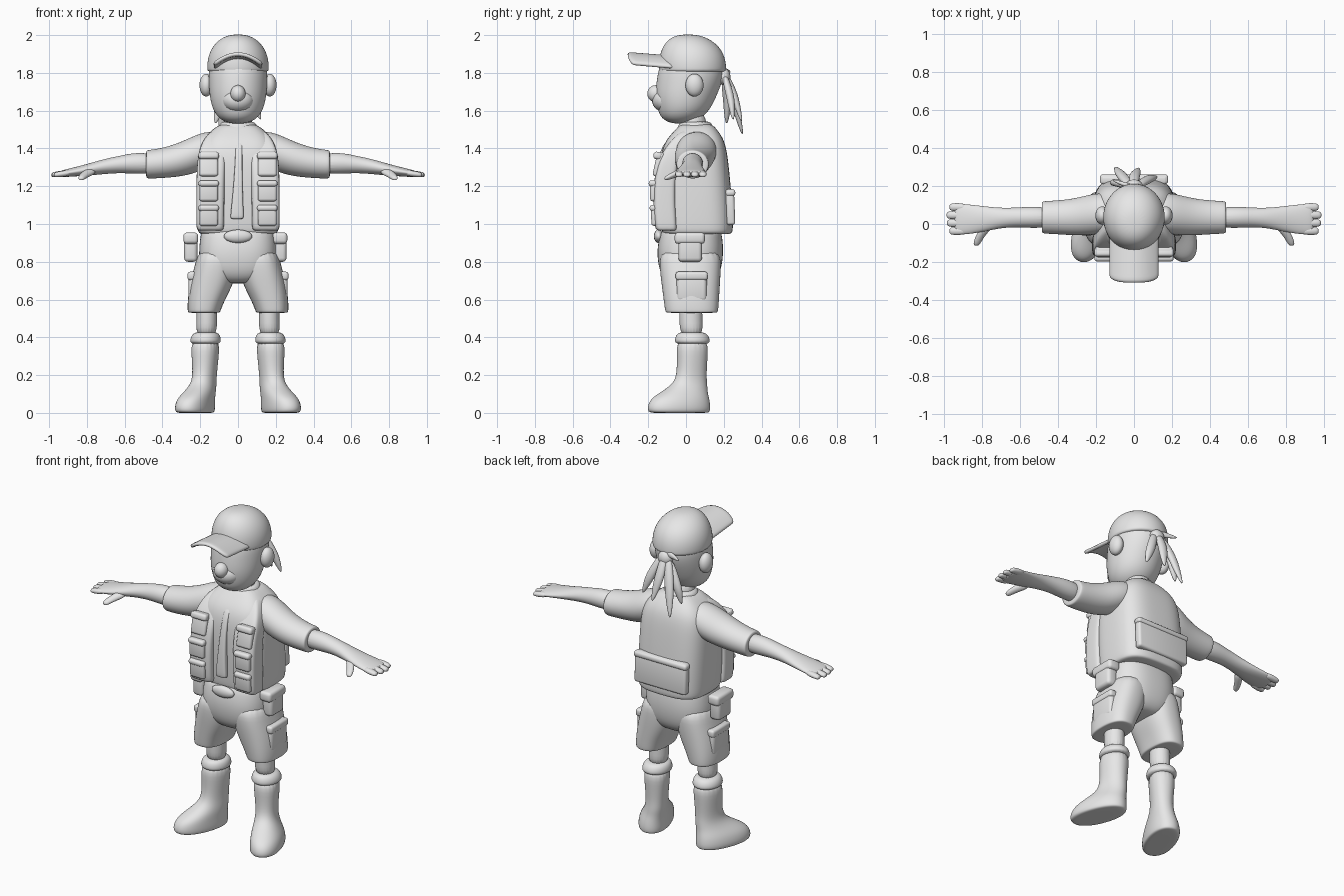
import bpy, bmesh, math
from mathutils import Matrix, Vector

grey = bpy.data.materials.new("plain_grey")
grey.diffuse_color = (0.8, 0.8, 0.8, 1)


def finish(name, bm, mirror=False, subdiv=0, bevel=0, solid=0):
    bmesh.ops.recalc_face_normals(bm, faces=bm.faces)
    me = bpy.data.meshes.new(name)
    bm.to_mesh(me)
    bm.free()
    me.materials.append(grey)
    ob = bpy.data.objects.new(name, me)
    bpy.context.collection.objects.link(ob)
    for p in me.polygons:
        p.use_smooth = True
    if solid:
        m = ob.modifiers.new("thickness", 'SOLIDIFY')
        m.thickness = solid
        m.offset = 0
    if bevel:
        m = ob.modifiers.new("bevel", 'BEVEL')
        m.width = bevel
        m.segments = 3
    if subdiv:
        ob.modifiers.new("smooth", 'SUBSURF').levels = subdiv
        ob.modifiers["smooth"].render_levels = subdiv
    if mirror:
        ob.modifiers.new("mirror", 'MIRROR')
    return ob


def loft(name, rings, axis='z', power=2.0, turn=0, mirror=False, n=20):
    """Rings are (position on axis, centre u, centre v, radius u, radius v)."""
    bm = bmesh.new()
    loops = []
    for a, u, v, ru, rv in rings:
        loop = []
        for i in range(n):
            t = 2 * math.pi * (i + 0.5) / n
            c, s = math.cos(t), math.sin(t)
            p = Vector((math.copysign(abs(c) ** (2 / power), c) * ru,
                        math.copysign(abs(s) ** (2 / power), s) * rv))
            p = Matrix.Rotation(turn, 2) @ p + Vector((u, v))
            co = {'z': (p.x, p.y, a), 'x': (a, p.x, p.y), 'y': (p.x, a, p.y)}[axis]
            loop.append(bm.verts.new(co))
        loops.append(loop)
    for l0, l1 in zip(loops, loops[1:]):
        for i in range(n):
            j = (i + 1) % n
            bm.faces.new((l0[i], l0[j], l1[j], l1[i]))
    bm.faces.new(loops[0])
    bm.faces.new(loops[-1])
    return finish(name, bm, mirror, subdiv=2)


def ball(name, centre, radii, mirror=False):
    bm = bmesh.new()
    bmesh.ops.create_uvsphere(bm, u_segments=24, v_segments=16, radius=1)
    bmesh.ops.transform(bm, verts=bm.verts,
                        matrix=Matrix.Translation(centre) @ Matrix.Diagonal((*radii, 1)))
    return finish(name, bm, mirror)


def block(name, centre, size, tilt=0, mirror=False, bevel=0.014):
    bm = bmesh.new()
    bmesh.ops.create_cube(bm, size=1)
    bmesh.ops.transform(bm, verts=bm.verts, matrix=Matrix.Translation(centre)
                        @ Matrix.Rotation(tilt, 4, 'X') @ Matrix.Diagonal((*size, 1)))
    return finish(name, bm, mirror, bevel=bevel)


# Head and face
loft("head", [(1.53, 0, -.03, .05, .05), (1.56, 0, -.025, .105, .11), (1.61, 0, -.01, .138, .142),
              (1.68, 0, .0, .153, .165), (1.76, 0, .02, .158, .178), (1.84, 0, .03, .158, .175),
              (1.9, 0, .03, .12, .12)])
ball("muzzle", (0, -.105, 1.655), (.085, .075, .065))
ball("nose", (0, -.16, 1.69), (.04, .045, .045))
ball("ear", (.168, .045, 1.735), (.036, .048, .06), mirror=True)
loft("neck", [(1.46, 0, .05, .085, .08), (1.52, 0, .04, .075, .07), (1.6, 0, .03, .075, .07)])

# Cap crown and arched brim
loft("cap_crown", [(1.8, 0, .035, .161, .177), (1.815, 0, .035, .165, .181), (1.87, 0, .033, .165, .18),
                   (1.935, 0, .028, .142, .157), (1.985, 0, .015, .092, .105), (2.004, 0, .01, .035, .04)])
bm = bmesh.new()
bmesh.ops.create_grid(bm, x_segments=12, y_segments=8, size=1)
for v in bm.verts:
    u, w = v.co.x, (1 - v.co.y) / 2
    v.co = (u * .128, -.06 - .25 * w * (1 - .1 * u ** 4),
            1.9 - .055 * u * u - .02 * (1 - w))
finish("cap_brim", bm, subdiv=1, solid=.022)

# Tied hair with loose strands
ball("hair_knot", (0, .2, 1.78), (.045, .035, .045))
strands = [((-.02, .2, 1.8), (-.06, .25, 1.67), (-.1, .3, 1.47)),
           ((.02, .2, 1.8), (.07, .235, 1.68), (.12, .25, 1.55)),
           ((0, .2, 1.81), (0, .25, 1.7), (.025, .295, 1.54)),
           ((-.03, .2, 1.78), (-.09, .22, 1.65), (-.12, .215, 1.53))]
for k, (a, b, c) in enumerate(strands):
    loft(f"hair_strand_{k + 1}", [(a[2], a[0], a[1], .022, .018), (b[2], b[0], b[1], .032, .024),
                                  ((b[2] + c[2]) / 2, (b[0] + c[0]) / 2, (b[1] + c[1]) / 2, .026, .018),
                                  (c[2], c[0], c[1], .006, .006)], n=10)
loft("strap_end", [(0, .195, 1.81, .015, .02), (-.06, .21, 1.81, .014, .018),
                   (-.12, .235, 1.805, .004, .004)], axis='x', n=10)

# Vest body, collar and back pocket
loft("vest", [(.945, 0, .06, .19, .17), (.95, 0, .06, .213, .188), (1.0, 0, .058, .217, .192),
              (1.15, 0, .05, .22, .192), (1.3, 0, .043, .218, .185), (1.4, 0, .043, .21, .172),
              (1.46, 0, .05, .18, .145), (1.505, 0, .055, .13, .105), (1.535, 0, .055, .085, .08)],
     power=3.2, n=28)
loft("collar", [(1.46, 0, .045, .12, .11), (1.53, 0, .05, .1, .09), (1.545, 0, .05, .085, .078)])
block("back_pocket", (0, .235, 1.09), (.35, .045, .19), tilt=.04)
block("back_pocket_flap", (0, .236, 1.165), (.36, .05, .035), tilt=.04)

# Vest front panels with stacked pockets
loft("vest_front_panel", [(.965, .147, -.1, .066, .05), (.97, .147, -.105, .074, .06),
                          (1.1, .147, -.115, .075, .06), (1.25, .145, -.112, .075, .058),
                          (1.36, .14, -.085, .075, .055), (1.44, .13, -.035, .06, .05),
                          (1.5, .11, .02, .03, .04)], power=5, mirror=True)
for k, (z, h, y, tilt) in enumerate([(1.045, .11, -.165, .05), (1.175, .11, -.17, 0),
                                     (1.315, .13, -.145, -.22)]):
    block(f"vest_pocket_{k + 1}", (.155, y, z), (.1, .04, h), tilt, True)
    block(f"vest_pocket_flap_{k + 1}", (.155, y - .005, z + h * .36), (.108, .045, h * .3), tilt, True)

# Shirt opening and hanging tie
loft("shirt_tie", [(1.025, -.005, -.15, .036, .015), (1.04, -.005, -.152, .036, .018),
                   (1.2, 0, -.15, .024, .018), (1.38, .005, -.128, .018, .018),
                   (1.45, .005, -.08, .02, .02)], power=4, n=12)

# Sleeves, arms and hands
loft("sleeve", [(.1, .06, 1.415, .1, .085), (.2, .055, 1.38, .112, .105), (.3, .037, 1.342, .1, .092),
                (.4, .035, 1.322, .09, .08), (.475, .035, 1.316, .087, .077),
                (.485, .035, 1.316, .083, .073), (.487, .035, 1.316, .06, .055)],
     axis='x', mirror=True)
loft("arm", [(.42, .035, 1.32, .055, .055), (.55, .035, 1.322, .057, .057), (.62, .035, 1.316, .052, .046),
             (.7, .032, 1.306, .053, .041), (.78, .027, 1.29, .066, .033), (.86, .025, 1.277, .078, .025),
             (.92, .025, 1.268, .083, .02), (.95, .025, 1.263, .075, .015)], axis='x', mirror=True)
for k in range(4):
    y, tip = -.037 + k * .042, (.975, .987, .99, .975)[k]
    loft(f"finger_{k + 1}", [(.88, y, 1.272, .022, .018), (tip - .02, y, 1.262, .023, .017),
                             (tip, y, 1.259, .016, .011)], axis='x', mirror=True, n=10)
loft("thumb", [(-.01, .77, 1.283, .035, .022), (-.06, .81, 1.262, .026, .019),
               (-.1, .828, 1.245, .021, .015), (-.115, .832, 1.24, .012, .009)],
     axis='y', mirror=True, n=10)

# Shorts with cargo pockets and a buckle
loft("shorts_hips", [(1.0, 0, .03, .19, .15), (.93, 0, .025, .2, .168), (.85, 0, .022, .21, .178),
                     (.75, 0, .022, .2, .165), (.7, 0, .022, .14, .13), (.685, 0, .022, .08, .09)],
     power=2.6, n=28)
loft("shorts_leg", [(.88, .105, .022, .1, .16), (.78, .118, .022, .112, .165), (.69, .137, .025, .118, .157),
                    (.6, .168, .028, .1, .148), (.54, .18, .03, .088, .142), (.53, .18, .03, .085, .138),
                    (.53, .18, .03, .06, .1)], power=2.5, mirror=True)
block("cargo_pocket", (.238, .03, .665), (.05, .16, .15), mirror=True, bevel=.02)
block("cargo_pocket_flap", (.24, .03, .725), (.055, .17, .045), mirror=True)
ball("buckle", (0, -.145, .935), (.075, .025, .035))

# Belt pouches, one on each side
for side, x in (("left", .222), ("right", -.25)):
    block(f"{side}_pouch", (x, .022, .87), (.07, .125, .14), bevel=.02)
    block(f"{side}_pouch_flap", (x, .02, .925), (.078, .16, .06), bevel=.018)

# Knees and boots with toes turned out
loft("knee", [(.6, .165, .025, .058, .065), (.5, .165, .025, .053, .06), (.4, .168, .03, .06, .065)],
     mirror=True)
loft("boot_cuff", [(.43, .168, .03, .052, .06), (.415, .17, .032, .075, .085), (.385, .172, .034, .084, .096),
                   (.36, .172, .034, .078, .09)], mirror=True)
loft("boot", [(.4, .172, .034, .075, .087), (.3, .174, .033, .07, .083), (.2, .176, .03, .06, .08),
              (.15, .183, .02, .064, .096), (.11, .203, -.01, .076, .13), (.075, .222, -.032, .087, .163),
              (.035, .228, -.037, .092, .175), (.01, .228, -.037, .09, .173), (0, .226, -.035, .082, .163),
              (0, .226, -.035, .05, .1)], power=2.2, turn=math.radians(20), mirror=True)
